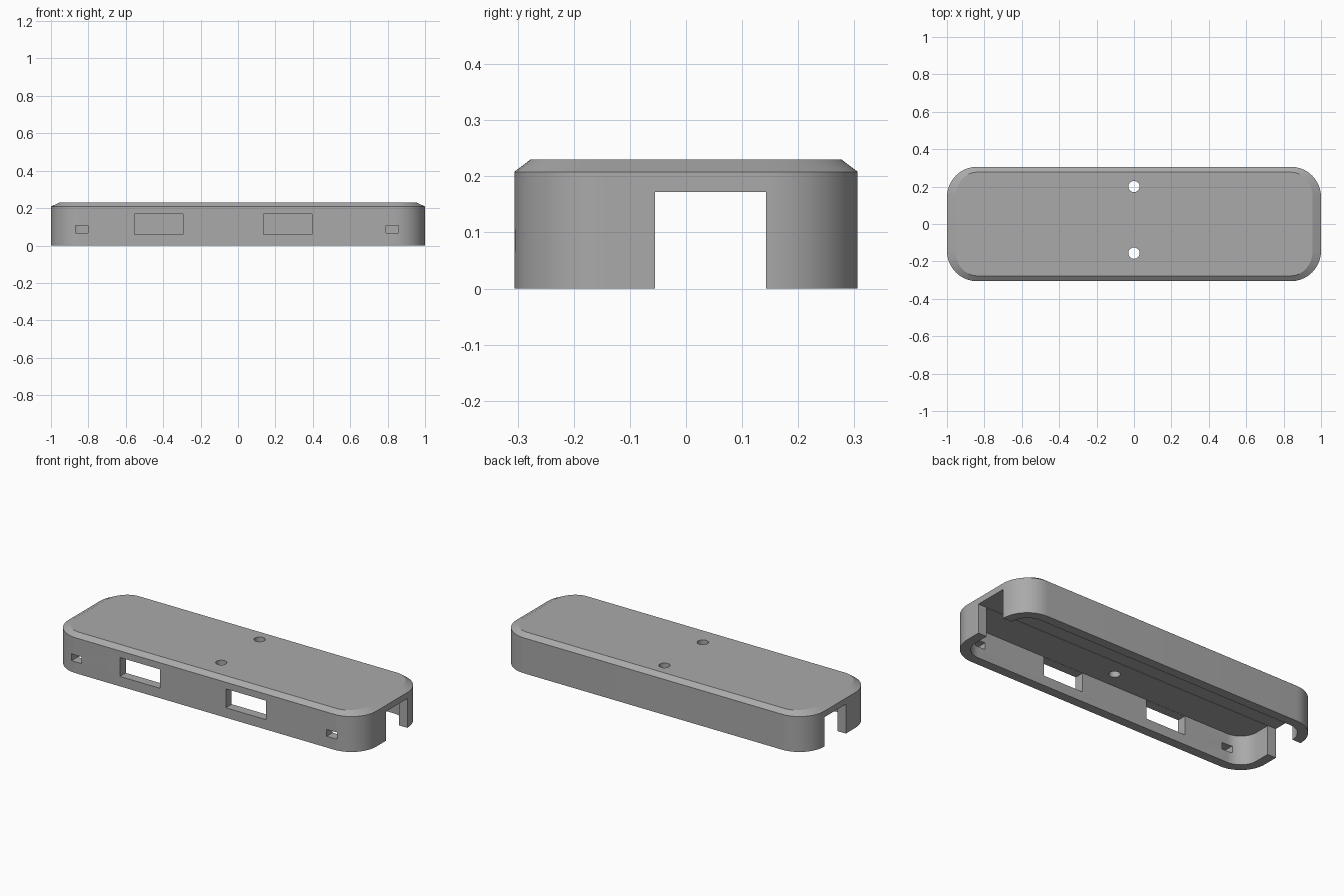
import bpy, bmesh, math

if "Cube" in bpy.data.objects:
    bpy.data.objects.remove(bpy.data.objects["Cube"])

SEG = 16  # segments per rounded corner


def loop(cx, cy, rx, ry, z):
    """Rounded rectangle: corner centres at (+-cx, +-cy), corner radii rx, ry."""
    pts = []
    for q, (sx, sy) in enumerate([(1, 1), (-1, 1), (-1, -1), (1, -1)]):
        for i in range(SEG + 1):
            a = math.pi / 2 * (q + i / SEG)
            pts.append((sx * cx + rx * math.cos(a), sy * cy + ry * math.sin(a), z))
    return pts


def loft(name, loops):
    """Skin a closed solid through a stack of loops."""
    bm = bmesh.new()
    rings = [[bm.verts.new(p) for p in l] for l in loops]
    n = len(rings[0])
    for lo, hi in zip(rings, rings[1:]):
        for i in range(n):
            j = (i + 1) % n
            bm.faces.new((lo[i], lo[j], hi[j], hi[i]))
    bm.faces.new(rings[0][::-1])
    bm.faces.new(rings[-1])
    mesh = bpy.data.meshes.new(name)
    bm.to_mesh(mesh)
    bm.free()
    obj = bpy.data.objects.new(name, mesh)
    bpy.context.collection.objects.link(obj)
    return obj


def box(name, x0, x1, y0, y1, z0, z1):
    bpy.ops.mesh.primitive_cube_add(size=1, location=((x0 + x1) / 2, (y0 + y1) / 2, (z0 + z1) / 2))
    obj = bpy.context.object
    obj.name = name
    obj.scale = (x1 - x0, y1 - y0, z1 - z0)
    return obj


# Cover shell with chamfered top edge
CX, CY, R, WALL = 0.838, 0.144, 0.162, 0.055
cover = loft("cover_shell", [
    loop(CX, CY, R, R, 0),
    loop(CX, CY, R, R, 0.208),
    loop(CX, CY, R - 0.045, R - 0.029, 0.23),
])

# Hollow underside
cutters = [loft("cavity_cutter", [loop(CX, CY, R - WALL, R - WALL, z) for z in (-0.05, 0.170)])]

# Open notch through both ends
cutters.append(box("end_notch_cutter", -1.1, 1.1, -0.055, 0.143, -0.05, 0.172))

# Two port windows and two small slots in the front wall
for x0, x1, z0, z1 in [(-0.553, -0.293, 0.058, 0.169), (0.135, 0.395, 0.058, 0.169),
                       (-0.868, -0.802, 0.066, 0.106), (0.79, 0.858, 0.066, 0.106)]:
    cutters.append(box("front_opening_cutter", x0, x1, -0.4, -0.18, z0, z1))

# Two screw holes in the top
for y in (0.2, -0.156):
    bpy.ops.mesh.primitive_cylinder_add(vertices=32, radius=0.03, depth=0.3, location=(0, y, 0.25))
    bpy.context.object.name = "screw_hole_cutter"
    cutters.append(bpy.context.object)

# Cut the openings, then discard the cutters
bpy.context.view_layer.objects.active = cover
for c in cutters:
    mod = cover.modifiers.new("cut", "BOOLEAN")
    mod.operation, mod.solver, mod.object = "DIFFERENCE", "EXACT", c
    bpy.ops.object.modifier_apply(modifier=mod.name)
for c in cutters:
    bpy.data.objects.remove(c)

# Single grey plastic colour
grey = bpy.data.materials.new("grey_plastic")
grey.diffuse_color = (0.4, 0.4, 0.4, 1)
grey.use_nodes = True
grey.node_tree.nodes["Principled BSDF"].inputs["Base Color"].default_value = grey.diffuse_color
cover.data.materials.clear()
cover.data.materials.append(grey)

bpy.ops.object.select_all(action="DESELECT")
cover.select_set(True)
bpy.context.view_layer.objects.active = cover
bpy.ops.object.shade_smooth_by_angle(angle=math.radians(25))
